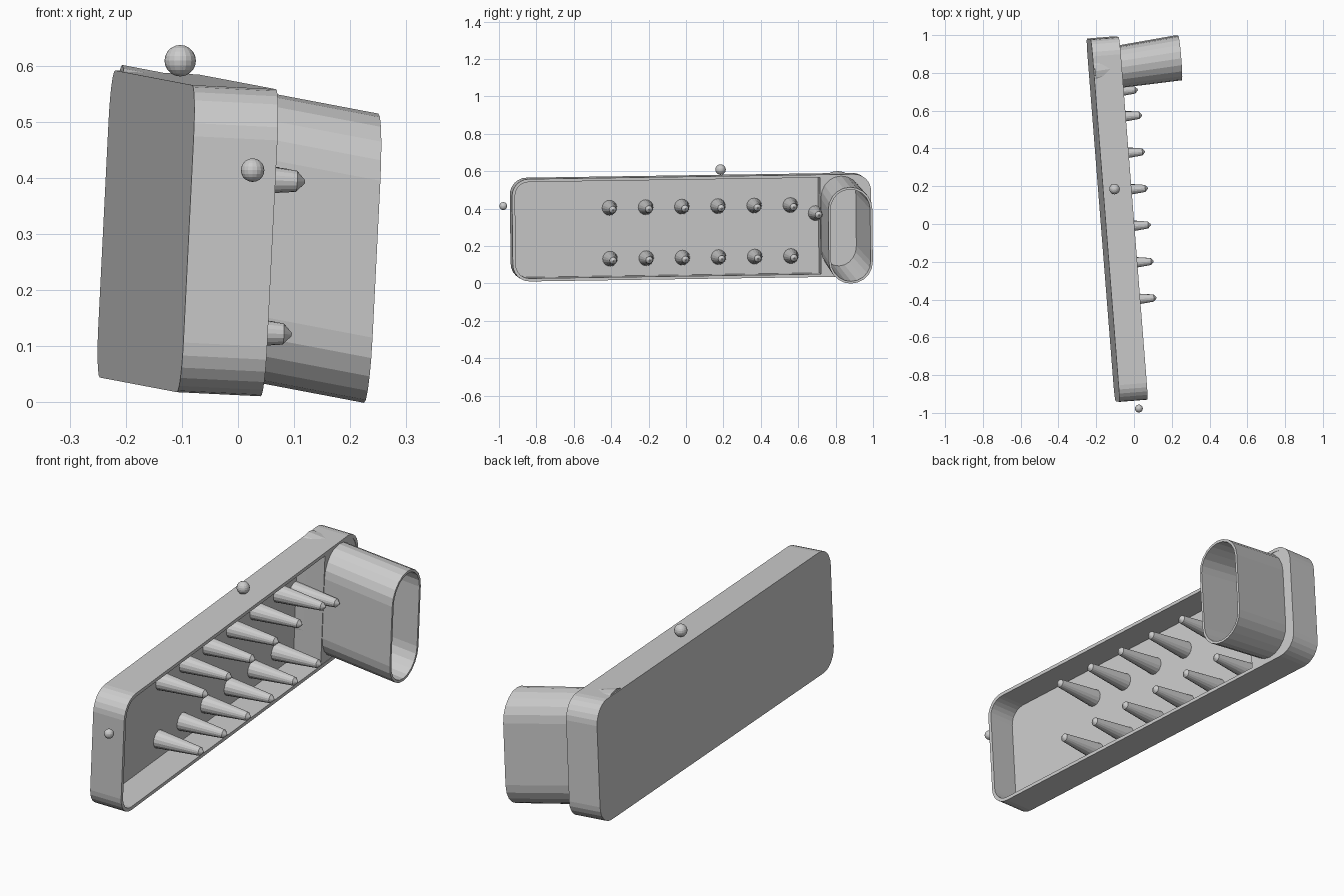
import bpy, bmesh, math
from mathutils import Vector

if "Cube" in bpy.data.objects:
    bpy.data.objects.remove(bpy.data.objects["Cube"])

grey = bpy.data.materials.new("light_grey")
grey.diffuse_color = (0.6, 0.6, 0.6, 1)
grey.use_nodes = True
grey.node_tree.nodes["Principled BSDF"].inputs["Base Color"].default_value = grey.diffuse_color

# Tilted frame of the tray: U along its length, V up, W out of the open side
ORIGIN = Vector((-0.164, 0.02, 0.305))
U = Vector((-0.079, 1, 0.015)).normalized()
V = Vector((0.05, -0.011, 1))
V = (V - V.dot(U) * U).normalized()
W = U.cross(V)


def local(u, v, w):
    return ORIGIN + U * u + V * v + W * w


def loft(name, rings, cap_start=False, cap_end=False, closed=False):
    """Skin a list of equal-length point rings."""
    bm = bmesh.new()
    rows = [[bm.verts.new(p) for p in ring] for ring in rings]
    n = len(rows[0])
    pairs = list(zip(rows, rows[1:]))
    if closed:
        pairs.append((rows[-1], rows[0]))
    for a, b in pairs:
        for i in range(n):
            j = (i + 1) % n
            bm.faces.new((a[i], a[j], b[j], b[i]))
    if cap_start:
        bm.faces.new(rows[0][::-1])
    if cap_end:
        bm.faces.new(rows[-1])
    bmesh.ops.recalc_face_normals(bm, faces=bm.faces)
    mesh = bpy.data.meshes.new(name)
    bm.to_mesh(mesh)
    bm.free()
    mesh.materials.append(grey)
    ob = bpy.data.objects.new(name, mesh)
    bpy.context.collection.objects.link(ob)
    return ob


def rounded_rect(u0, u1, v0, v1, w, r_left, r_right, steps=6):
    pts = []
    corners = [(u1, v1, -1, -1, r_right, 0), (u0, v1, 1, -1, r_left, 90),
               (u0, v0, 1, 1, r_left, 180), (u1, v0, -1, 1, r_right, 270)]
    for cu, cv, su, sv, r, start in corners:
        for i in range(steps + 1):
            a = math.radians(start + 90 * i / steps)
            pts.append(local(cu + su * r + r * math.cos(a),
                             cv + sv * r + r * math.sin(a), w))
    return pts


# Open tray
L, H, DEPTH, T = 0.963, 0.274, 0.15, 0.016


def tray_ring(inset, w):
    r = 0.09 - inset
    return rounded_rect(-L + inset, L - inset, -H + inset, H - inset, w, r, r)


tray = loft("tray", [tray_ring(0, 0), tray_ring(0, DEPTH),
                     tray_ring(T, DEPTH), tray_ring(T, T)], True, True)

# Filled block at the far end that carries the spout
IN = 0.008
block = loft("end_block",
             [rounded_rect(0.69, L - IN, -H + IN, H - IN, w, 0.004, 0.082)
              for w in (0.008, DEPTH - 0.002)], True, True)

# Slanted stadium-shaped spout
SPOUT_END = Vector((0.2375, 0.88, 0.257))
SPOUT_DIR = Vector((1, 0.15, -0.19))
SPOUT_LEN = 0.457


def spout_ring(t, inset):
    centre = SPOUT_END - SPOUT_DIR * SPOUT_LEN * (1 - t)
    hw = 0.106 + 0.012 * t - inset
    straight = 0.258 - 0.118
    pts = []
    for side, start in ((1, 0), (-1, 180)):
        for i in range(11):
            a = math.radians(start + 18 * i)
            pts.append(centre + U * hw * math.cos(a)
                       + V * (side * straight + (0.118 - inset) * math.sin(a)))
    return pts


loft("spout", [spout_ring(0, 0), spout_ring(1, 0),
               spout_ring(1, 0.012), spout_ring(0, 0.012)], closed=True)

# Hidden cutter clears the inside of the spout
cutter = loft("spout_cutter", [spout_ring(0.05, 0.006), spout_ring(1.1, 0.006)], True, True)
cutter.hide_render = True
cutter.hide_set(True)
for ob in (tray, block):
    mod = ob.modifiers.new("spout_hole", 'BOOLEAN')
    mod.operation = 'DIFFERENCE'
    mod.solver = 'EXACT'
    mod.object = cutter


# Tapered pegs
def peg(name, u, v, tip):
    rings = []
    for r, w in ((0.041, 0.01), (0.019, tip - 0.015), (0.003, tip)):
        rings.append([local(u + r * math.cos(a), v + r * math.sin(a), w)
                      for a in (math.tau * i / 16 for i in range(16))])
    loft(name, rings, True, True)


for i in range(6):
    u = -0.43 + 0.194 * i
    peg(f"upper_peg_{i + 1}", u, 0.107, 0.245)
    peg(f"lower_peg_{i + 1}", u, -0.166, 0.235)
peg("spout_peg", 0.675, 0.062, 0.235)

# Small balls on the top edge and the near end
for name, pos, r in (("top_ball", (-0.103, 0.185, 0.609), 0.028),
                     ("end_ball", (0.026, -0.977, 0.414), 0.021)):
    bpy.ops.mesh.primitive_uv_sphere_add(segments=16, ring_count=10, radius=r, location=pos)
    ball = bpy.context.object
    ball.name = name
    ball.data.materials.append(grey)
